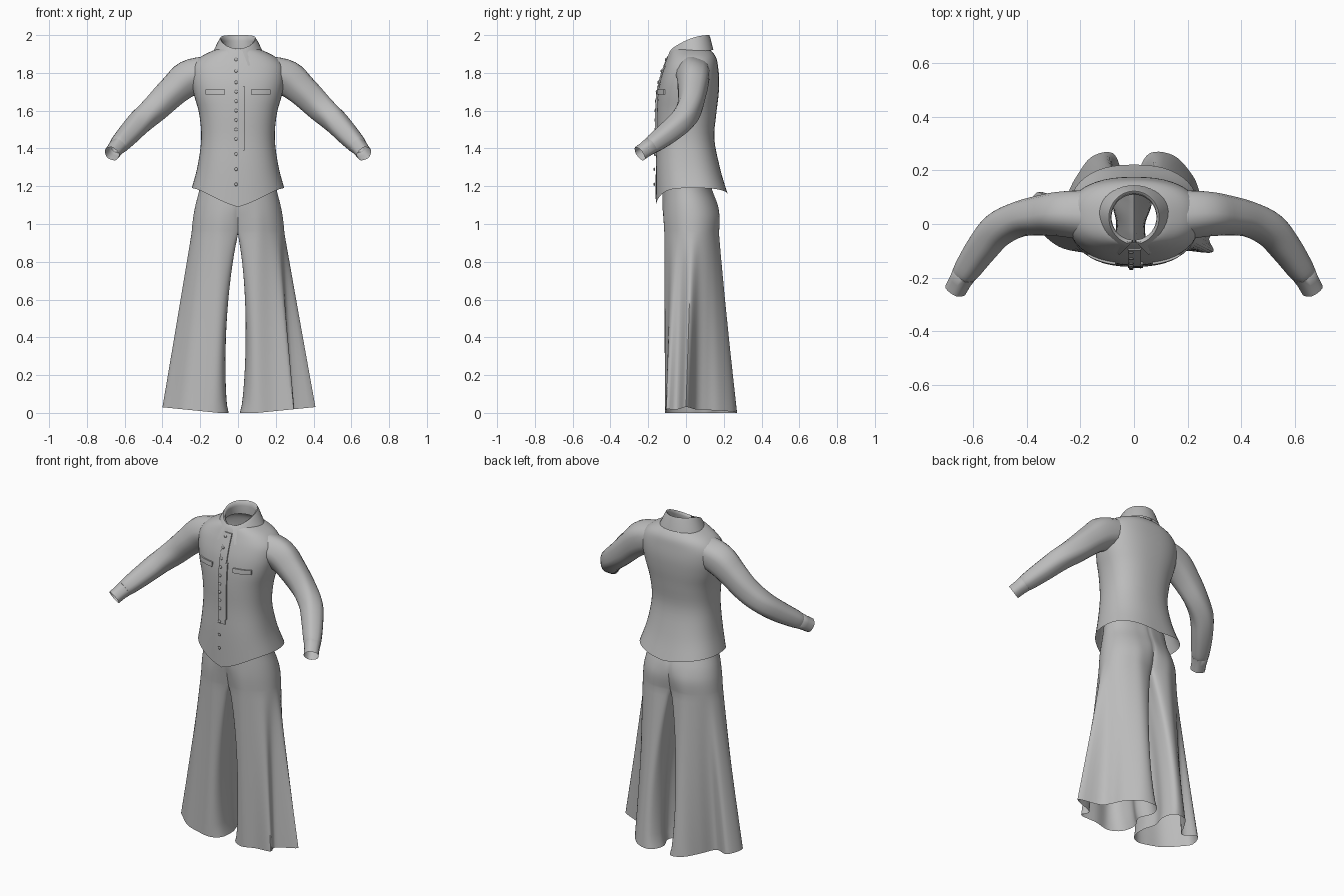
import bpy, bmesh, math
from mathutils import Vector

if "Cube" in bpy.data.objects:
    bpy.data.objects.remove(bpy.data.objects["Cube"])

cloth = bpy.data.materials.new("grey cloth")
cloth.use_nodes = True
GREY = (0.5, 0.5, 0.5, 1)
cloth.diffuse_color = GREY
cloth.node_tree.nodes["Principled BSDF"].inputs["Base Color"].default_value = GREY


def finish(name, bm, angle=45):
    bmesh.ops.remove_doubles(bm, verts=bm.verts, dist=0.0004)
    mesh = bpy.data.meshes.new(name)
    bm.to_mesh(mesh)
    bm.free()
    mesh.materials.append(cloth)
    ob = bpy.data.objects.new(name, mesh)
    bpy.context.collection.objects.link(ob)
    bpy.ops.object.select_all(action="DESELECT")
    ob.select_set(True)
    bpy.context.view_layer.objects.active = ob
    bpy.ops.object.shade_smooth_by_angle(angle=math.radians(angle))
    return ob


def loft(bm, rows, closed=True):
    """Skin a list of point rows with quads."""
    vs = [[bm.verts.new(p) for p in r] for r in rows]
    n = len(rows[0])
    for a, b in zip(vs, vs[1:]):
        for i in range(n if closed else n - 1):
            j = (i + 1) % n
            bm.faces.new((a[i], a[j], b[j], b[i]))


def spline(pts, steps, closed=False):
    """Catmull-Rom through tuples of any length."""
    n, out = len(pts), []
    for i in range(n if closed else n - 1):
        k = [(i + d) % n if closed else min(max(i + d, 0), n - 1) for d in (-1, 0, 1, 2)]
        for s in range(steps):
            t = s / steps
            out.append(tuple(
                0.5 * (2 * b + (c - a) * t + (2 * a - 5 * b + 4 * c - d) * t * t
                       + (3 * b - a - 3 * c + d) * t ** 3)
                for a, b, c, d in zip(*(pts[q] for q in k))))
    if not closed:
        out.append(tuple(pts[-1]))
    return out


# Shirt body: height, half width, front y, back y
BODY = spline([(1.18, .245, -.16, .222), (1.30, .215, -.16, .18), (1.45, .195, -.155, .15),
               (1.58, .205, -.155, .16), (1.68, .232, -.15, .172), (1.76, .248, -.137, .176),
               (1.83, .245, -.115, .17), (1.88, .205, -.095, .16), (1.915, .14, -.08, .135),
               (1.93, .095, -.068, .11)], 4)
POW = 2.4


def body_row(z, hx, yf, yb):
    row, mid = [], (yf + yb) / 2
    for i in range(48):
        a = math.tau * i / 48
        c, s = math.cos(a), math.sin(a)
        x = hx * math.copysign(abs(c) ** (2 / POW), c)
        y = mid + (yb - yf) / 2 * math.copysign(abs(s) ** (2 / POW), s)
        # The hem dips to a point in front and a little behind
        low = max(0, (1.32 - z) / 0.14)
        dip = (0.09 if s < 0 else 0.025) * abs(s) ** 2 * (1 - abs(x) / hx) ** 0.7
        row.append((x, y, z + low * (0.01 * abs(c) - dip)))
    return row


bm = bmesh.new()
loft(bm, [body_row(*r) for r in BODY])
finish("shirt_body", bm)


def front_y(x, z):
    """Depth of the shirt front at x, z."""
    for a, b in zip(BODY, BODY[1:]):
        if z <= b[0]:
            break
    t = max(0, (z - a[0]) / (b[0] - a[0]))
    hx, yf, yb = (p + (q - p) * t for p, q in zip(a[1:], b[1:]))
    return (yf + yb) / 2 - (yb - yf) / 2 * (1 - min(1, abs(x) / hx) ** POW) ** (1 / POW)


def patch(name, x0, x1, z0, z1, lift=0.007, nx=6, nz=4):
    """Thin raised plate lying on the shirt front."""
    bm = bmesh.new()
    rows = []
    for j in range(nz + 1):
        z = z0 + (z1 - z0) * j / nz
        xs = [x0 + (x1 - x0) * i / nx for i in range(nx + 1)]
        mid = [(x, front_y(x, z) - lift, z) for x in xs]
        rows.append([(x0, mid[0][1] + lift, z)] + mid + [(x1, mid[-1][1] + lift, z)])
    sink = lambda r: [(x, y + lift, z) for x, y, z in r]
    loft(bm, [sink(rows[0])] + rows + [sink(rows[-1])], closed=False)
    finish(name, bm, 30)


patch("button_placket", -.022, .026, 1.36, 1.89, nz=16)
patch("placket_edge", .022, .034, 1.39, 1.73, lift=0.009, nx=2, nz=10)
for side, sx in (("left", 1), ("right", -1)):
    patch(side + "_pocket_flap", *sorted((sx * .07, sx * .172)), 1.685, 1.712, lift=0.009)

# Buttons
for k, z in enumerate([1.87, 1.81, 1.75, 1.7, 1.65, 1.6, 1.55, 1.5, 1.45, 1.37, 1.29, 1.21]):
    bm = bmesh.new()
    bmesh.ops.create_uvsphere(bm, u_segments=10, v_segments=6, radius=.009)
    for v in bm.verts:
        v.co = (v.co.x - .01, v.co.y * 0.5 + front_y(0, z) - .008, v.co.z + z)
    finish("button_%d" % (k + 1), bm)

# Collar: neck band inside, folded leaf outside, open in front
def collar_row(rx, front, back, z_back, z_front, gap):
    row = []
    for i in range(37):
        a = math.radians(gap + (360 - 2 * gap) * i / 36)
        f = (1 + math.cos(a)) / 2
        ry = front if math.cos(a) > 0 else back
        row.append((rx * math.sin(a), .025 - ry * math.cos(a),
                    z_back + (z_front - z_back) * f ** 2))
    return row


bm = bmesh.new()
loft(bm, [collar_row(.093, .095, .085, 1.92, 1.89, 2),
          collar_row(.084, .085, .085, 1.97, 1.92, 3),
          collar_row(.086, .09, .09, 1.995, 1.925, 5),
          collar_row(.094, .1, .098, 2.0, 1.928, 8),
          collar_row(.104, .115, .104, 1.985, 1.91, 14),
          collar_row(.138, .152, .12, 1.92, 1.83, 23)], closed=False)
finish("collar", bm, 60)


# Sleeves and cuffs
def tube(name, path, sx, sides=20):
    bm, rows = bmesh.new(), []
    for i, p in enumerate(path):
        a, b = path[max(i - 1, 0)], path[min(i + 1, len(path) - 1)]
        t = (Vector(b[:3]) - Vector(a[:3])).normalized()
        u = t.cross(Vector((0, 0, 1))).normalized()
        w = u.cross(t)
        row = []
        for k in range(sides):
            g = math.tau * k / sides
            r = p[3] * (1 + 0.035 * math.cos(5 * g))
            q = Vector(p[:3]) + u * r * p[4] * math.cos(g) + w * r * math.sin(g)
            row.append((sx * q.x, q.y, q.z))
        rows.append(row)
    loft(bm, rows)
    finish(name, bm)


ARM = spline([(.16, .035, 1.805, .085, 1.1), (.26, .04, 1.772, .095, .9), (.34, .035, 1.708, .083, .92),
              (.43, .02, 1.622, .074, .9), (.51, -.02, 1.55, .066, 1), (.57, -.09, 1.485, .06, 1),
              (.625, -.17, 1.425, .05, 1), (.64, -.195, 1.408, .041, 1)], 4)
CUFF = [(.632, -.182, 1.417, .04, 1), (.636, -.187, 1.413, .046, 1),
        (.65, -.212, 1.395, .042, 1), (.668, -.245, 1.372, .041, 1)]
for side, sx in (("left", 1), ("right", -1)):
    tube(side + "_sleeve", ARM, sx)
    tube(side + "_cuff", CUFF, sx)

# Trousers: each half runs from the waist to a fluted, flared hem
HEMS = {
    1: [(.03, -.07), (.1, -.11), (.19, -.1), (.295, -.105), (.285, -.045), (.41, 0), (.29, .05),
        (.25, .11), (.22, .18), (.15, .255), (.06, .265), (.02, .19), (.05, .1), (.01, .02)],
    -1: [(.06, -.07), (.12, -.11), (.2, -.105), (.28, -.085), (.35, -.03), (.4, .03), (.36, .12),
         (.27, .09), (.22, .17), (.16, .25), (.08, .265), (.05, .19), (.07, .1), (.05, .02)],
}


def hip_section(hx, yf, yb, crease):
    """Half oval with a flat inner side and a dent at the centre seams."""
    pts = []
    for i in range(11):
        a = math.pi * (i / 10 - 0.5)
        ry = (yb - yf) / 2 - (crease if i in (0, 10) else 0)
        pts.append((hx * max(0, math.cos(a)) ** 0.85 if 0 < i < 10 else 0,
                    (yf + yb) / 2 + ry * math.sin(a)))
    y0, y1 = pts[0][1], pts[10][1]
    return pts + [(0, y1 + (y0 - y1) * k / 4) for k in (1, 2, 3)]


HIPS = spline([(1.26, .195, -.11, .115, 0), (1.18, .205, -.12, .135, 0), (1.1, .225, -.125, .168, .005),
               (1.03, .238, -.126, .185, .018), (.95, .246, -.122, .182, .03)], 4)
bm = bmesh.new()
for sx, hem in HEMS.items():
    rows = []
    for z, *shape in HIPS:
        sec = spline(hip_section(*shape), 5, True)
        rows.append([(sx * max(0, x), y, z) for x, y in sec])
    top = hip_section(*HIPS[-1][1:])
    for j in range(1, 25):
        t = j / 24
        bump = 0.036 * math.sin(math.pi * t) ** 0.6
        sec = []
        for k, (p, q) in enumerate(zip(top, hem)):
            inner = bump if k == 0 or k >= 10 else 0
            sec.append((p[0] + (q[0] - p[0]) * t + inner, p[1] + (q[1] - p[1]) * t))
        rows.append([(sx * max(0.002, x), y,
                      0.95 * (1 - t) + t * 0.1 * max(0, x - 0.1))
                     for x, y in spline(sec, 5, True)])
    loft(bm, rows)
# Open the seat between the two halves so they join at the centre seam
walls = [f for f in bm.faces if all(abs(v.co.x) < 1e-5 for v in f.verts)]
bmesh.ops.delete(bm, geom=walls, context="FACES")
bmesh.ops.remove_doubles(bm, verts=bm.verts, dist=0.0004)
bmesh.ops.recalc_face_normals(bm, faces=bm.faces)
finish("flared_trousers", bm, 50)
